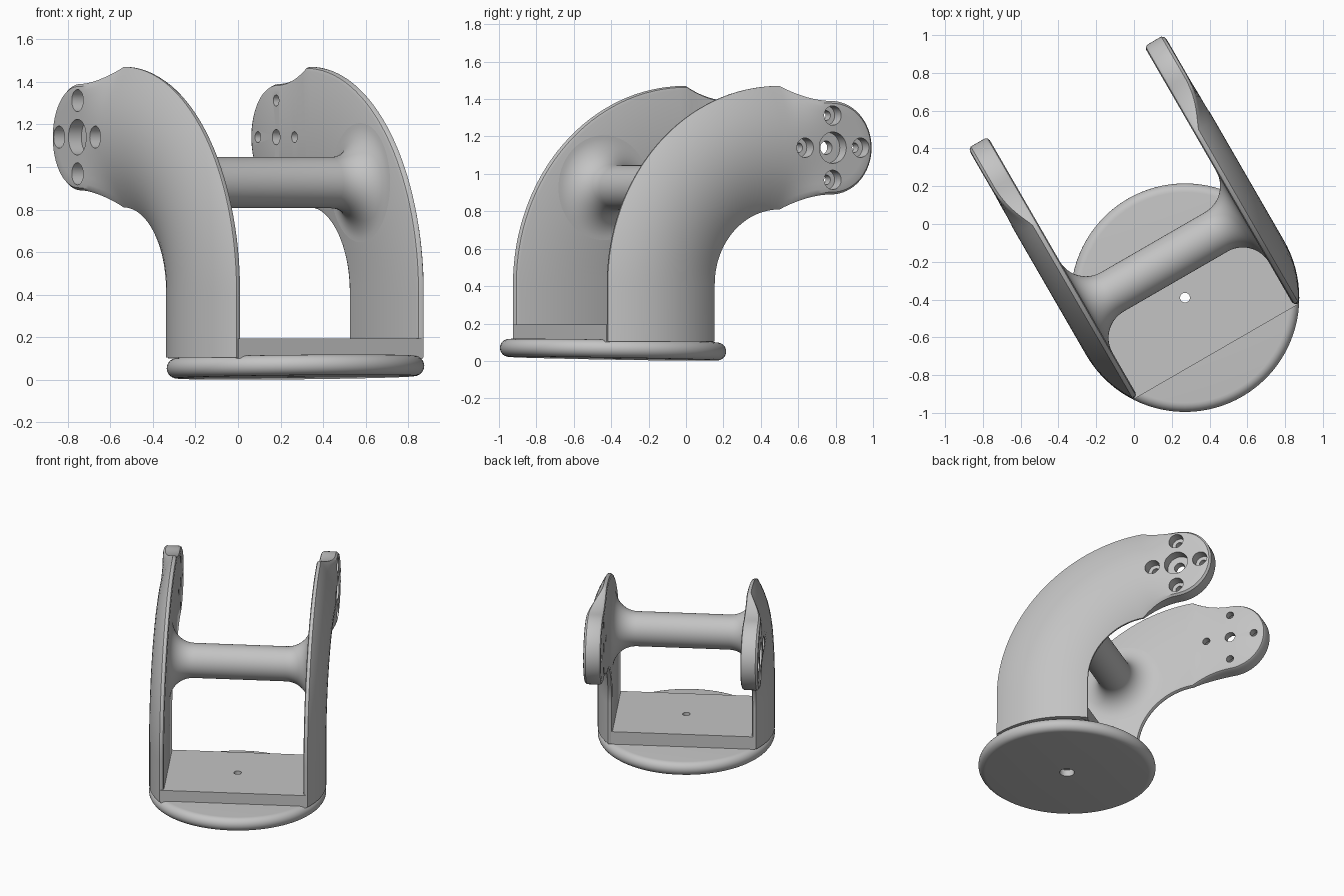
import bpy, bmesh, math
from mathutils import Matrix, Vector

cube = bpy.data.objects.get("Cube")
if cube:
    bpy.data.objects.remove(cube, do_unlink=True)

# Local frame: x across the fork, y along the arms
FRAME = Matrix.Translation((0.27, -0.39, 0)) @ Matrix.Rotation(math.radians(30), 4, 'Z')
R = 0.605                          # base and outer arm radius
INNER, PAD = 0.478, 0.6            # inner face and mounting pad planes
BEND_Y, BEND_Z, BEND_R = 0.735, 0.41, 0.73
HALF, PAD_R, PAD_Y = 0.33, 0.25, 1.01
PAD_Z = BEND_Z + BEND_R

grey = bpy.data.materials.new("plain grey")
grey.use_nodes = True
grey.diffuse_color = (0.55, 0.55, 0.55, 1)
grey.node_tree.nodes["Principled BSDF"].inputs["Base Color"].default_value = grey.diffuse_color


def make(name, bm, matrix=FRAME):
    bmesh.ops.remove_doubles(bm, verts=bm.verts, dist=0.0001)
    bmesh.ops.recalc_face_normals(bm, faces=bm.faces)
    mesh = bpy.data.meshes.new(name)
    bm.to_mesh(mesh)
    bm.free()
    mesh.materials.append(grey)
    obj = bpy.data.objects.new(name, mesh)
    bpy.context.collection.objects.link(obj)
    obj.matrix_world = matrix
    return obj


def activate(obj):
    bpy.context.view_layer.update()
    bpy.ops.object.select_all(action='DESELECT')
    obj.select_set(True)
    bpy.context.view_layer.objects.active = obj


def smooth(obj):
    activate(obj)
    bpy.ops.object.shade_smooth_by_angle(angle=math.radians(32))


def cut(obj, cutter):
    cutter.hide_render = True
    mod = obj.modifiers.new("holes", 'BOOLEAN')
    mod.operation, mod.solver, mod.object = 'DIFFERENCE', 'EXACT', cutter
    activate(obj)
    bpy.ops.object.modifier_apply(modifier=mod.name)
    bpy.data.objects.remove(cutter, do_unlink=True)


def lathe(bm, profile, matrix, steps=64):
    """Revolve (radius, height) points about local z."""
    rings = []
    for i in range(steps):
        turn = matrix @ Matrix.Rotation(math.tau * i / steps, 4, 'Z')
        rings.append([bm.verts.new(turn @ Vector((r, 0, h))) for r, h in profile])
    for i in range(steps):
        a, b = rings[i - 1], rings[i]
        for j in range(len(profile) - 1):
            bm.faces.new((a[j], b[j], b[j + 1], a[j + 1]))


def half_section(h, flat):
    """Half cross-section (offset, x) from inner middle round the edge to outer middle."""
    pts = [(0, INNER), (h - 0.022, INNER), (h - 0.007, INNER + 0.006), (h, INNER + 0.02)]
    for f in (1, 0.95, 0.87, 0.75, 0.6, 0.45, 0.3, 0.15, 0):
        curved = math.sqrt(R * R - (f * h) ** 2)
        pad = PAD - (0.018 if f == 1 else 0.004 if f == 0.95 else 0)
        pts.append((f * h, curved + (pad - curved) * flat))
    return pts


def build_arm(name, side):
    bm = bmesh.new()

    def ring(pts, y, z, ny, nz):
        return [bm.verts.new((side * x, y + w * ny, z + w * nz)) for w, x in pts]

    def full(h, flat):
        half = half_section(h, flat)
        return half + [(-w, x) for w, x in reversed(half[1:-1])]

    # Straight foot, quarter bend, then the narrowing run to the pad
    rings = [ring(full(HALF, 0), BEND_Y - BEND_R, 0.105, -1, 0)]
    for i in range(33):
        a = math.pi / 2 * i / 32
        ny, nz = -math.cos(a), math.sin(a)
        rings.append(ring(full(HALF, 0), BEND_Y + BEND_R * ny, BEND_Z + BEND_R * nz, ny, nz))
    for i in range(1, 11):
        s = i / 10
        h = HALF - (HALF - PAD_R) * (1 - (1 - s) ** 2)
        rings.append(ring(full(h, s * s * (3 - 2 * s)), BEND_Y + (PAD_Y - BEND_Y) * s, PAD_Z, 0, 1))
    n = len(rings[0])
    for a, b in zip(rings, rings[1:]):
        for j in range(n):
            k = (j + 1) % n
            bm.faces.new((a[j], a[k], b[k], b[j]))
    bm.faces.new(rings[0])

    # Round pad end
    caps = []
    for i in range(33):
        a = math.pi * i / 32
        caps.append(ring(half_section(PAD_R, 1), PAD_Y, PAD_Z, math.sin(a), math.cos(a)))
    for a, b in zip(caps, caps[1:]):
        for j in range(len(a) - 1):
            bm.faces.new((a[j], a[j + 1], b[j + 1], b[j]))
    arm = make(name, bm)

    # Counterbored holes: one in the middle, four around it
    bm = bmesh.new()
    out = Matrix.Rotation(side * math.pi / 2, 4, 'Y')
    for dy, dz, small, big in ((0, 0, 0.036, 0.084), (1, 0, 0.026, 0.052), (-1, 0, 0.026, 0.052),
                               (0, 1, 0.026, 0.052), (0, -1, 0.026, 0.052)):
        place = Matrix.Translation((0, PAD_Y + 0.172 * dy, PAD_Z + 0.172 * dz)) @ out
        lathe(bm, [(0, 0.4), (small, 0.4), (small, 0.53), (big, 0.53), (big, 0.7), (0, 0.7)], place, 32)
    cut(arm, make(name + "_cutter", bm))
    smooth(arm)


build_arm("left_arm", 1)
build_arm("right_arm", -1)

# Cross bar flaring into both arms
bar_r, flare = 0.12, 0.16
end = []
for i in range(13):
    a = math.pi / 2 * i / 12
    end.append((bar_r + flare * (1 - math.cos(a)), INNER - flare + flare * math.sin(a)))
end.append((bar_r + flare, INNER + 0.01))
profile = [(r, -h) for r, h in reversed(end)] + end
bm = bmesh.new()
mid = BEND_R * math.sqrt(0.5)
lathe(bm, [(0, profile[0][1])] + profile + [(0, profile[-1][1])],
      Matrix.Translation((0, BEND_Y - mid, BEND_Z + mid)) @ Matrix.Rotation(math.pi / 2, 4, 'Y'))
smooth(make("cross_bar", bm))


# Centre hole, wider underneath
def centre_cutter():
    bm = bmesh.new()
    lathe(bm, [(0, -0.1), (0.05, -0.1), (0.05, 0.06), (0.026, 0.06), (0.026, 0.3), (0, 0.3)],
          Matrix.Identity(4), 32)
    return make("centre_cutter", bm)


# Floor plate between the arms
bm = bmesh.new()
bmesh.ops.create_cube(bm, size=1, matrix=Matrix.Translation((0, 0, 0.148)) @ Matrix.Diagonal((1, 2 * HALF, 0.094, 1)))
plate = make("floor_plate", bm)
cut(plate, centre_cutter())

# Round-rimmed base disc, tipped very slightly
t = 0.048
rim = [(R - t + t * math.sin(a), -t * math.cos(a)) for a in (math.pi * i / 12 for i in range(13))]
bm = bmesh.new()
lathe(bm, [(0, -t)] + rim + [(0, t)], Matrix.Translation((0, 0, 0.06)) @ Matrix.Rotation(-0.02, 4, 'X'), 96)
base = make("base_disc", bm)
cut(base, centre_cutter())
smooth(base)
